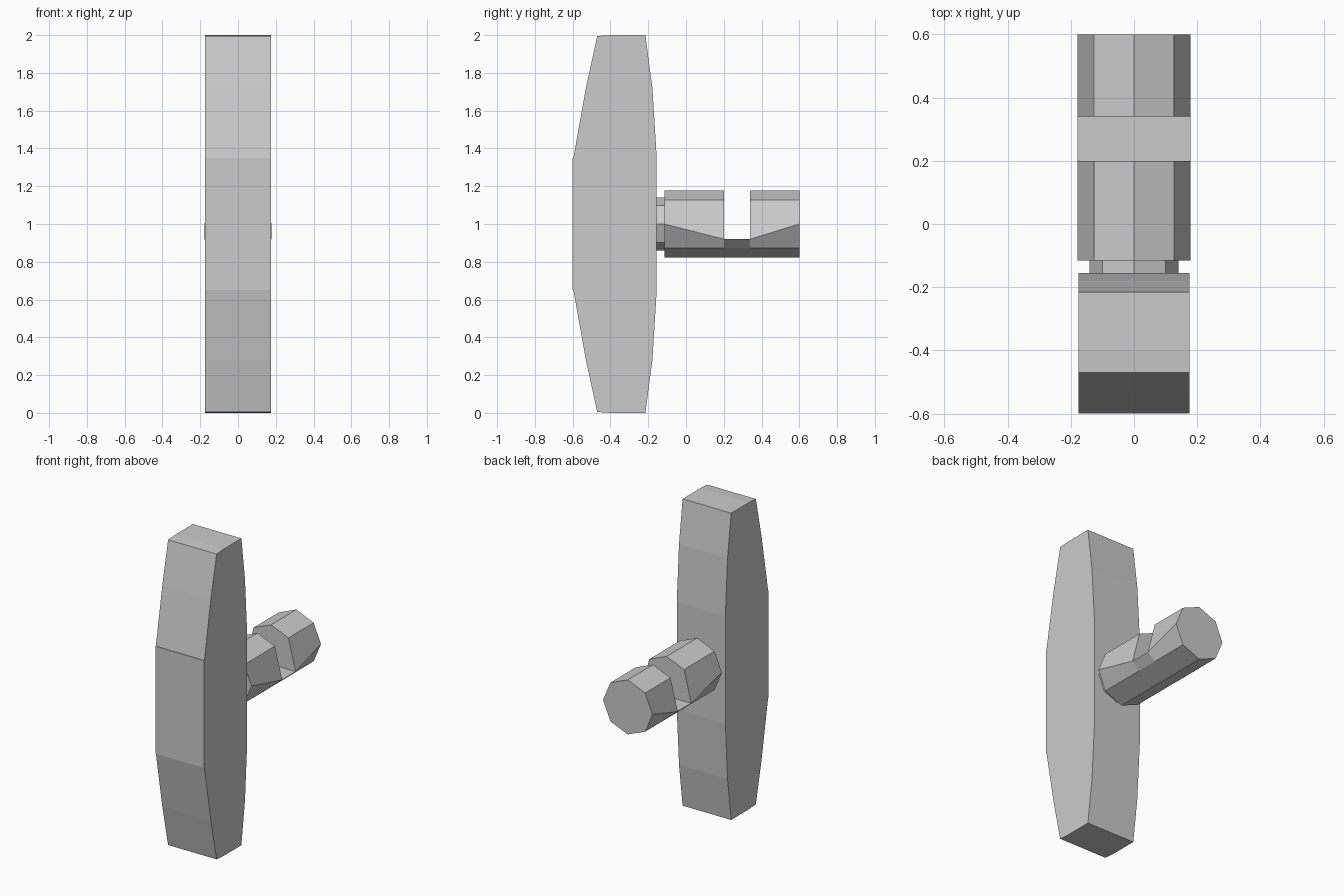
import bpy, bmesh, math

if "Cube" in bpy.data.objects:
    bpy.data.objects.remove(bpy.data.objects["Cube"])


def finish(bm, name):
    bmesh.ops.recalc_face_normals(bm, faces=bm.faces)
    mesh = bpy.data.meshes.new(name)
    bm.to_mesh(mesh)
    bm.free()
    obj = bpy.data.objects.new(name, mesh)
    bpy.context.collection.objects.link(obj)
    return obj


def octagon(bm, y, radius, drop=0.0):
    """Ring around the y axis at z = 1; drop lowers the two side corners."""
    ring = []
    for i in range(8):
        a = i * math.pi / 4
        z = 1 + radius * math.sin(a) - (drop if i in (0, 4) else 0)
        ring.append(bm.verts.new((radius * math.cos(a), y, z)))
    return ring


def bridge(bm, a, b, sides=range(8)):
    for i in sides:
        j = (i + 1) % 8
        bm.faces.new((a[i], a[j], b[j], b[i]))


# Tall tapered body: upper half of the y-z profile, mirrored about z = 1
upper = [(-0.155, 1.35), (-0.178, 1.72), (-0.215, 2.0), (-0.40, 2.0),
         (-0.47, 1.995), (-0.53, 1.72), (-0.596, 1.35)]
profile = upper + [(y, 2 - z) for y, z in reversed(upper)]
bm = bmesh.new()
left, right = ([bm.verts.new((x, y, z)) for y, z in profile] for x in (-0.175, 0.175))
bm.faces.new(left)
bm.faces.new(right)
n = len(profile)
for i in range(n):
    j = (i + 1) % n
    face = bm.faces.new((left[i], left[j], right[j], right[i]))
    if i == n // 2 - 1:
        front = face

# Slightly raised front panel
bmesh.ops.inset_region(bm, faces=[front], thickness=0.005)
for v in front.verts:
    v.co.y = -0.6
finish(bm, "body")

# Short neck between body and shaft
bm = bmesh.new()
a, b = octagon(bm, -0.16, 0.14), octagon(bm, -0.115, 0.14)
bridge(bm, a, b)
bm.faces.new(a)
bm.faces.new(b)
finish(bm, "neck")

# Octagonal shaft with a notch cut down from the top
bm = bmesh.new()
r = 0.178
rings = [octagon(bm, y, r, d) for y, d in
         ((-0.115, 0), (0.2, 0.08), (0.34, 0.08), (0.6, 0))]
bridge(bm, rings[0], rings[1])
bridge(bm, rings[2], rings[3])
bridge(bm, rings[1], rings[2], range(4, 8))
bm.faces.new(rings[0])
bm.faces.new(rings[3])
for ring in rings[1:3]:
    bm.faces.new(ring[:5])
bm.faces.new((rings[1][0], rings[1][4], rings[2][4], rings[2][0]))
finish(bm, "notched_shaft")
